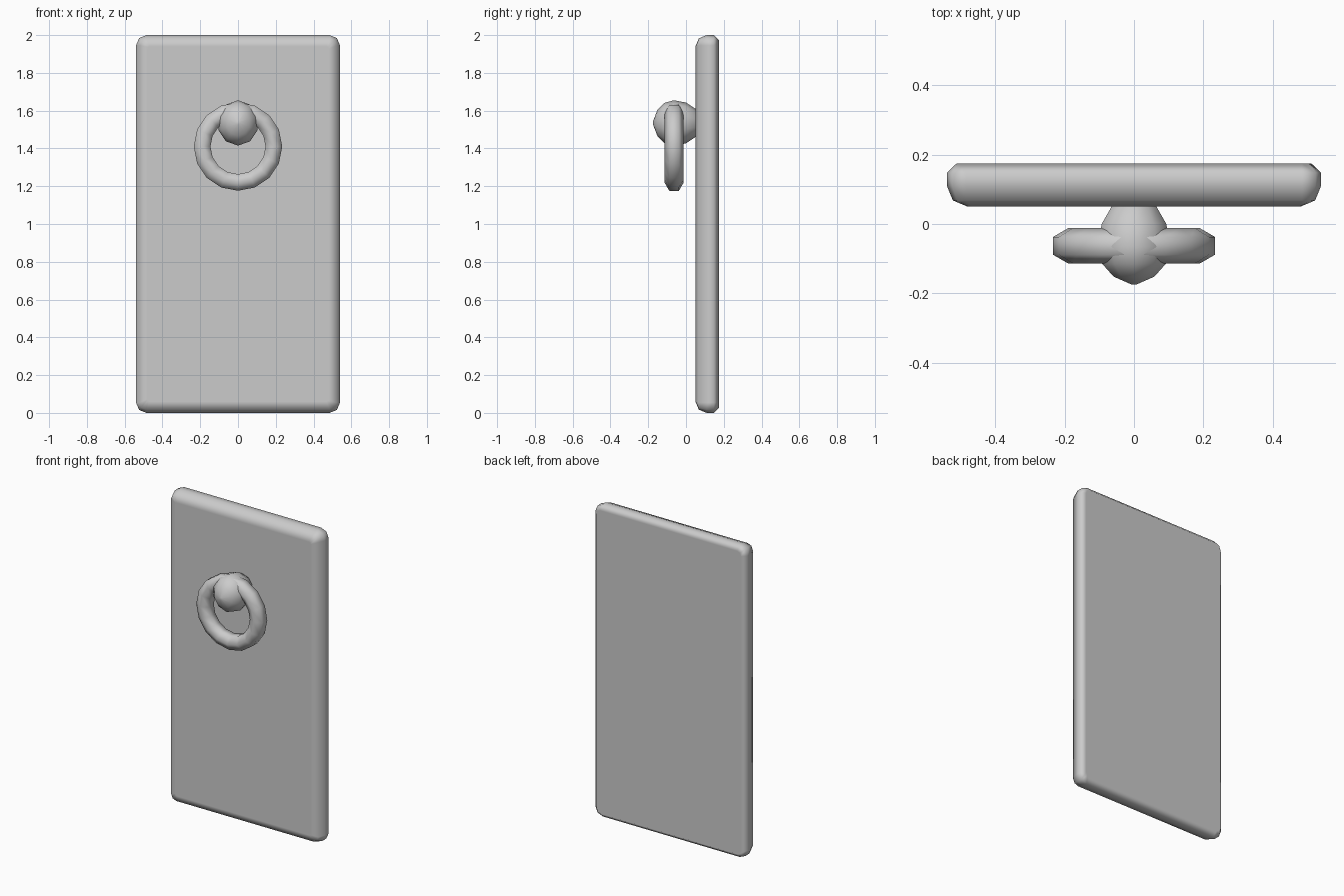
import bpy, bmesh
from math import sin, cos, pi
from mathutils import Vector

cube = bpy.data.objects.get("Cube")
if cube:
    bpy.data.objects.remove(cube, do_unlink=True)

# Single material
grey = bpy.data.materials.new("plain_grey")
grey.use_nodes = True
GREY = (0.6, 0.6, 0.6, 1)
grey.diffuse_color = GREY
grey.node_tree.nodes["Principled BSDF"].inputs["Base Color"].default_value = GREY


def skin(name, loops, closed=False):
    """Bridge equal-sized vertex loops; cap the ends or close into a ring."""
    bm = bmesh.new()
    rings = [[bm.verts.new(p) for p in loop] for loop in loops]
    n = len(rings[0])
    pairs = list(zip(rings, rings[1:]))
    if closed:
        pairs.append((rings[-1], rings[0]))
    for a, b in pairs:
        for i in range(n):
            j = (i + 1) % n
            bm.faces.new((a[i], a[j], b[j], b[i]))
    if not closed:
        bm.faces.new(rings[0])
        bm.faces.new(rings[-1])
    bmesh.ops.remove_doubles(bm, verts=bm.verts, dist=0.0001)
    bmesh.ops.recalc_face_normals(bm, faces=bm.faces)
    mesh = bpy.data.meshes.new(name)
    bm.to_mesh(mesh)
    bm.free()
    mesh.materials.append(grey)
    mesh.shade_smooth()
    obj = bpy.data.objects.new(name, mesh)
    bpy.context.collection.objects.link(obj)
    return obj


def rounded_rect(y, inset, half_w=0.54, half_h=1.0, radius=0.055, steps=2):
    """Rounded rectangle facing the front, shrunk by inset."""
    points = []
    for corner, (sx, sz) in enumerate([(1, 1), (-1, 1), (-1, -1), (1, -1)]):
        for k in range(steps + 1):
            a = (corner + k / steps) * pi / 2
            r = max(radius - inset, 0.012)
            x = sx * (half_w - inset - r) + r * cos(a)
            z = sz * (half_h - inset - r) + r * sin(a)
            points.append(Vector((x, y, z + half_h)))
    return points


# Door slab: soft front edge, tighter back edge
slab_profile = [(0.05, 0.06), (0.068, 0.017), (0.11, 0), (0.148, 0), (0.175, 0.028)]
slab = skin("door_slab", [rounded_rect(y, inset) for y, inset in slab_profile])
weighted = slab.modifiers.new("even_shading", 'WEIGHTED_NORMAL')
weighted.weight = 100

# Pull ring: hexagonal tube swept round a circle
MAJOR, MINOR, SIDES, TUBE = 0.19, 0.051, 16, 6
ring_loops = []
for i in range(SIDES):
    a = 2 * pi * i / SIDES
    loop = []
    for k in range(TUBE):
        b = 2 * pi * k / TUBE
        r = MAJOR + MINOR * sin(b)
        loop.append((r * cos(a), -0.063 + MINOR * cos(b), 1.41 + r * sin(a)))
    ring_loops.append(loop)
skin("pull_ring", ring_loops, closed=True)

# Knob: lathed ball running back into the slab
knob_profile = [(-0.174, 0.01), (-0.152, 0.068), (-0.115, 0.106), (-0.065, 0.12),
                (0, 0.108), (0.05, 0.075), (0.09, 0.03)]
knob_loops = [[(0.91 * r * sin(2 * pi * k / 10), y, 1.535 + r * cos(2 * pi * k / 10))
               for k in range(10)] for y, r in knob_profile]
skin("knob", knob_loops)
